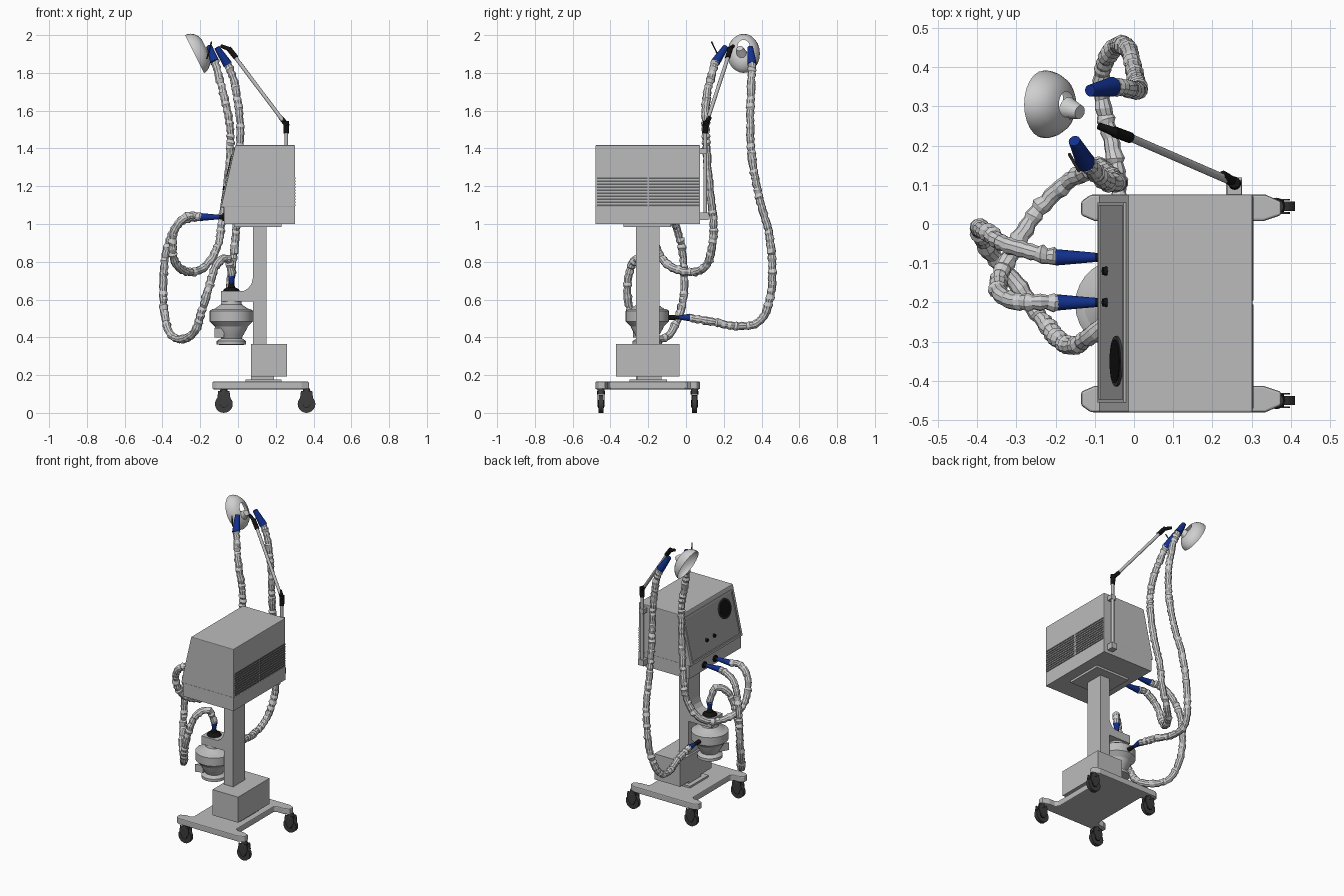
import bpy, bmesh, math, random
from mathutils import Vector as V, Matrix

if "Cube" in bpy.data.objects:
    bpy.data.objects.remove(bpy.data.objects["Cube"])
random.seed(4)

def mat(name, r, g, b):
    m = bpy.data.materials.new(name)
    m.diffuse_color = (r, g, b, 1)
    m.use_nodes = True
    m.node_tree.nodes["Principled BSDF"].inputs["Base Color"].default_value = m.diffuse_color
    return m
GREY = mat("body grey", .5, .5, .5)
LIGHT = mat("hose light grey", .62, .62, .62)
PANEL = mat("panel grey", .36, .36, .36)
SLAT = mat("vent dark grey", .11, .11, .11)
DARK = mat("caster dark grey", .045, .045, .045)
BLACK = mat("black", .006, .006, .006)
BLUE = mat("cuff blue", .006, .03, .27)

def finish(name, bm, m, smooth=False):
    bmesh.ops.recalc_face_normals(bm, faces=bm.faces)
    me = bpy.data.meshes.new(name)
    bm.to_mesh(me)
    bm.free()
    ob = bpy.data.objects.new(name, me)
    bpy.context.collection.objects.link(ob)
    me.materials.append(m)
    if smooth:
        bpy.context.view_layer.objects.active = ob
        ob.select_set(True)
        bpy.ops.object.shade_smooth_by_angle(angle=math.radians(40))
        ob.select_set(False)
    return ob

def bevel(ob, w, seg=2):
    b = ob.modifiers.new("bevel", 'BEVEL')
    b.width, b.segments, b.limit_method = w, seg, 'ANGLE'
    return ob

def box(name, lo, hi, m):
    bm = bmesh.new()
    bmesh.ops.create_cube(bm, size=1)
    for v in bm.verts:
        v.co = [(a + b) / 2 + c * (b - a) for a, b, c in zip(lo, hi, v.co)]
    return finish(name, bm, m)

def prism(name, pts, a, b, m, axis='y'):
    # polygon in xz (extruded along y) or in xy (extruded along z)
    f = (lambda p, h: (p[0], h, p[1])) if axis == 'y' else (lambda p, h: (p[0], p[1], h))
    bm = bmesh.new()
    face = bm.faces.new([bm.verts.new(f(p, a)) for p in pts])
    r = bmesh.ops.extrude_face_region(bm, geom=[face])
    d = V(f((0, 0), b - a))
    bmesh.ops.translate(bm, vec=d, verts=[e for e in r['geom'] if isinstance(e, bmesh.types.BMVert)])
    return finish(name, bm, m)

def rod(name, p, q, r1, r2, m, n=16):
    p, q = V(p), V(q)
    bm = bmesh.new()
    bmesh.ops.create_cone(bm, cap_ends=True, segments=n, radius1=r1, radius2=r2, depth=(q - p).length)
    rot = (q - p).to_track_quat('Z', 'Y').to_matrix().to_4x4()
    bmesh.ops.transform(bm, matrix=Matrix.Translation((p + q) / 2) @ rot, verts=bm.verts)
    return finish(name, bm, m, True)

def lathe(name, prof, c, m, n=28):
    bm = bmesh.new()
    rings = [[bm.verts.new((c[0] + r * math.cos(2 * math.pi * i / n), c[1] + r * math.sin(2 * math.pi * i / n), z))
              for i in range(n)] for r, z in prof]
    skin(bm, rings)
    bm.faces.new(rings[0]); bm.faces.new(rings[-1])
    return finish(name, bm, m, True)

def skin(bm, rings):
    n = len(rings[0])
    for a, b in zip(rings, rings[1:]):
        for i in range(n):
            bm.faces.new((a[i], a[(i + 1) % n], b[(i + 1) % n], b[i]))

def hose(name, pts, n=10, step=.017):
    # crinkled tube along a smooth curve through the points
    P = [V(p) for p in pts]
    P = [2 * P[0] - P[1]] + P + [2 * P[-1] - P[-2]]
    path = [P[1]]
    for a, b, c, d in zip(P, P[1:], P[2:], P[3:]):
        k = max(2, round((c - b).length / step))
        for j in range(1, k + 1):
            t = j / k
            path.append(.5 * (2 * b + (c - a) * t + (2 * a - 5 * b + 4 * c - d) * t * t + (3 * b - a - 3 * c + d) * t ** 3))
    bm = bmesh.new()
    rings, u = [], None
    for i, p in enumerate(path):
        t = (path[min(i + 1, len(path) - 1)] - path[max(i - 1, 0)]).normalized()
        u = (t.orthogonal() if u is None else u - t * u.dot(t)).normalized()
        w = t.cross(u)
        r = (.0235 if i % 2 else .0195) + random.uniform(-.002, .002)
        off = V([random.uniform(-.002, .002) for _ in range(3)])
        tilt = random.uniform(-.006, .006)
        rings.append([bm.verts.new(p + off + r * (u * math.cos(g) + w * math.sin(g)) + t * tilt * math.cos(g))
                      for g in [2 * math.pi * j / n for j in range(n)]])
    skin(bm, rings)
    bm.faces.new(rings[0]); bm.faces.new(rings[-1])
    return finish(name, bm, LIGHT)

YC = -.2025
# Wheeled base with notched ends
h = [(-.05, .20), (-.07, .21), (-.10, .21), (-.135, .225), (-.135, .26), (-.11, .2775),
     (.335, .2775), (.375, .26), (.375, .225), (.33, .21), (.29, .21), (.27, .20)]
bevel(prism("base_plate", [(x, YC + y) for x, y in h] + [(x, YC - y) for x, y in reversed(h)],
            .125, .166, GREY, 'z'), .006)
for x in (-.075, .363):
    for y in (-.45, .045):
        rod("caster_wheel", (x, y - .012, .047), (x, y + .012, .047), .047, .047, DARK, 20)
        rod("caster_hub", (x, y - .015, .047), (x, y + .015, .047), .02, .02, BLACK)
        for s in (-1, 1):
            ys = y + s * .017
            prism("caster_fork", [(x - .03, .115), (x + .03, .115), (x + .035, .075), (x + .01, .03),
                                  (x - .01, .03), (x - .035, .075)], ys - .002, ys + .002, DARK)
        rod("caster_stem", (x, y, .098), (x, y, .13), .022, .018, DARK)

# Column, feet and rear box
box("column", (.08, -.266, .17), (.15, -.14, 1.0), GREY)
box("column_foot", (.04, -.30, .16), (.23, -.10, .178), GREY)
box("column_block", (.07, -.26, .17), (.19, -.13, .20), GREY)
box("rear_box", (.068, -.37, .192), (.26, -.035, .365), GREY)
box("top_mount", (-.02, -.33, .985), (.23, -.08, 1.002), GREY)

# Main cabinet: lower slab and sloped housing
box("cabinet_slab", (-.075, -.48, 1.0), (.302, .075, 1.09), GREY)
bevel(prism("cabinet", [(-.09, 1.088), (.302, 1.088), (.302, 1.417), (-.015, 1.417)], -.48, .075, GREY), .004)

def slope(y, s, out=0):
    # point on the sloped front: s runs 0..1 up the slope
    return V((-.09 + .075 * s, y, 1.09 + .327 * s)) + V((-.975, 0, .224)) * out
def plate(name, y0, y1, s0, s1, t, m):
    a, b, c, d = slope(0, s0, -.004), slope(0, s1, -.004), slope(0, s1, t), slope(0, s0, t)
    return prism(name, [(p.x, p.z) for p in (a, b, c, d)], y0, y1, m)
plate("control_panel", -.45, .05, .06, .90, .002, PANEL)
for lo, hi in (((-.455), -.447), (.047, .055)):
    plate("panel_side_trim", lo, hi, .04, .92, .006, GREY)
for s in (.04, .89):
    plate("panel_trim", -.455, .055, s, s + .03, .006, GREY)
rod("gauge_rim", slope(-.35, .66), slope(-.35, .66, .008), .064, .064, DARK, 28)
rod("gauge_dial", slope(-.35, .66), slope(-.35, .66, .010), .055, .055, BLACK, 28)
for y in (-.2, -.12):
    rod("knob", slope(y, .3), slope(y, .3, .013), .012, .010, BLACK)

# Side vents
for y0, y1 in ((-.47, -.205), (-.195, .07)):
    for i in range(10):
        z = 1.095 + i * .0158
        box("vent_slat", (.30, y0, z), (.3045, y1, z + .0095), SLAT)

# Support pole and arm
box("pole_clamp", (.235, .07, 1.02), (.275, .118, 1.06), GREY)
rod("pole", (.256, .102, 1.03), (.256, .102, 1.52), .01, .01, GREY)
box("pole_upper_clamp", (.238, .07, 1.37), (.274, .112, 1.40), GREY)
rod("arm_joint", (.256, .102, 1.48), (.256, .106, 1.545), .015, .015, BLACK)
rod("arm_joint_pin", (.262, .10, 1.52), (.225, .125, 1.565), .014, .012, BLACK)
rod("arm", (.24, .112, 1.545), (-.02, .225, 1.89), .01, .01, GREY)
rod("arm_end", (-.01, .22, 1.88), (-.05, .235, 1.93), .014, .014, BLACK)
rod("arm_tip", (-.045, .233, 1.925), (-.09, .25, 1.943), .012, .009, BLACK)

# Humidifier bracket
prism("humidifier_bracket", [(-.09, .59), (.15, .59), (.15, .72), (.08, .72), (.072, .685), (.055, .66),
                             (.03, .645), (-.09, .645)], -.262, -.143, GREY)
# Humidifier bowl
C = (-.035, -.205)
lathe("humidifier_neck", [(.05, .60), (.055, .575), (.075, .56), (.10, .545), (.10, .53)], C, GREY)
lathe("humidifier_disc", [(.10, .55), (.115, .54), (.115, .485), (.10, .47), (.085, .455)], C, GREY)
lathe("humidifier_bowl", [(.09, .47), (.085, .45), (.062, .41), (.055, .395), (.078, .38), (.078, .362), (.06, .36)], C, GREY)
prism("humidifier_lever", [(C[0] - .09, C[1] - .075), (C[0] - .04, C[1] - .06), (C[0] - .04, C[1] + .02)], .40, .45, GREY, 'z')
lathe("humidifier_cap", [(.045, .645), (.04, .655), (.02, .665), (.012, .69)], C, BLACK, 16)
rod("humidifier_port", (-.035, -.10, .505), (-.035, -.035, .505), .014, .011, BLACK)

# Cabinet ports with blue cuffs
for y in (-.085, -.2):
    rod("cabinet_port", (-.07, y, 1.037), (-.11, y, 1.037), .014, .010, BLACK)
    rod("port_flange", (-.07, y, 1.037), (-.083, y, 1.037), .022, .022, BLACK)
    rod("port_cuff", (-.10, y, 1.037), (-.20, y, 1.037), .012, .021, BLUE)
rod("humidifier_top_cuff", (-.035, -.205, .675), (-.033, -.205, .735), .010, .021, BLUE)
rod("humidifier_side_cuff", (-.035, -.045, .505), (-.035, .02, .505), .009, .02, BLUE)
rod("patient_cuff_outer", (-.055, .35, 1.845), (-.112, .34, 1.935), .025, .015, BLUE)
rod("patient_cuff_inner", (-.122, .155, 1.855), (-.152, .212, 1.94), .025, .015, BLUE)
rod("sensor_stem", (-.14, .135, 1.965), (-.165, .178, 1.875), .004, .004, DARK, 8)

# Hoses
hose("hose_cabinet_to_humidifier", [
    (-.19, -.085, 1.037), (-.25, -.075, 1.03), (-.33, -.05, .985), (-.385, -.015, .82), (-.395, -.015, .6),
    (-.37, -.07, .44), (-.31, -.14, .39), (-.23, -.25, .43), (-.185, -.30, .56), (-.15, -.31, .68),
    (-.11, -.285, .79), (-.055, -.235, .815), (-.033, -.205, .73)])
hose("hose_cabinet_to_patient", [
    (-.19, -.2, 1.037), (-.27, -.2, 1.04), (-.335, -.185, .97), (-.345, -.14, .84), (-.31, -.07, .77),
    (-.245, .035, .745), (-.165, .11, .785), (-.105, .14, .89), (-.085, .145, 1.02), (-.055, .12, 1.23),
    (-.04, .105, 1.48), (-.075, .11, 1.68), (-.122, .155, 1.857)])
hose("hose_humidifier_to_patient", [
    (-.035, .015, .505), (-.045, .15, .48), (-.075, .28, .46), (-.08, .395, .49), (-.045, .452, .65),
    (-.015, .445, .92), (0, .39, 1.13), (.01, .35, 1.34), (.01, .34, 1.55), (-.02, .345, 1.75), (-.056, .35, 1.847)])

# Face mask: open bowl with a hole at the back
bm = bmesh.new()
ax, up, c0 = V((.894, 0, .447)), V((-.447, 0, .894)), V((-.23, .305, 1.90))
rings = []
for s, d in ((1, 0), (1, .012), (.93, .03), (.8, .048), (.6, .062), (.38, .068)):
    rings.append([bm.verts.new(c0 + ax * d + up * (.112 * s * math.cos(g) + .012 * (1 - s)) + V((0, .086 * s * math.sin(g), 0)))
                  for g in [2 * math.pi * j / 24 for j in range(24)]])
skin(bm, rings)
finish("face_mask", bm, LIGHT, True)
rod("mask_connector", (-.17, .295, 1.90), (-.138, .285, 1.93), .03, .018, LIGHT, 12)
